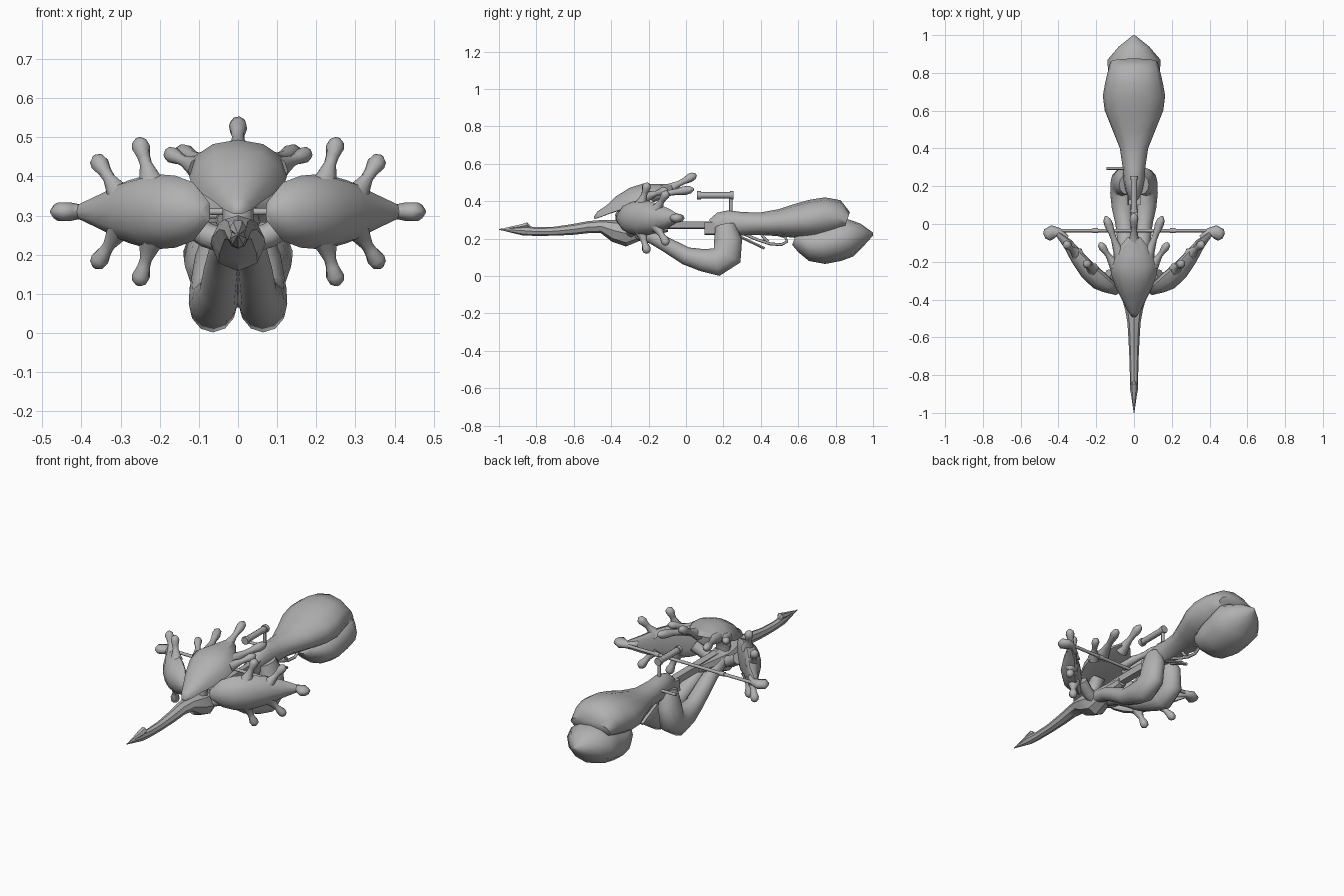
import bpy, bmesh, math
from mathutils import Vector

grey = bpy.data.materials.new("bone_grey")
grey.diffuse_color = (0.44, 0.44, 0.44, 1)


def loft(name, path, wide, sides=10, mirror="", back=-1.0, angle=60):
    """Skin rings along path rows (x, y, z, half width, half depth)."""
    bm, rings = bmesh.new(), []
    pts = [Vector(r[:3]) for r in path]
    for i, row in enumerate(path):
        t = (pts[min(i + 1, len(pts) - 1)] - pts[max(i - 1, 0)]).normalized()
        w = Vector(wide)
        w = (w - t * w.dot(t)).normalized()
        n = t.cross(w)
        ring = []
        for k in range(sides):
            a = math.tau * k / sides
            s = math.sin(a)
            d = row[4] * (s if s >= 0 else -s * back)   # back > 0 hollows the rear
            ring.append(bm.verts.new(pts[i] + w * row[3] * math.cos(a) + n * d))
        rings.append(ring)
    for a, b in zip(rings, rings[1:]):
        for k in range(sides):
            j = (k + 1) % sides
            bm.faces.new((a[k], a[j], b[j], b[k]))
    bm.faces.new(rings[0])
    bm.faces.new(rings[-1][::-1])
    bmesh.ops.recalc_face_normals(bm, faces=bm.faces)
    for f in bm.faces:
        f.smooth = True
    me = bpy.data.meshes.new(name)
    bm.to_mesh(me)
    bm.free()
    me.set_sharp_from_angle(angle=math.radians(angle))
    me.materials.append(grey)
    ob = bpy.data.objects.new(name, me)
    bpy.context.collection.objects.link(ob)
    if mirror:
        m = ob.modifiers.new("mirror", 'MIRROR')
        m.use_axis[0] = True
        m.use_mirror_merge = False
    return ob


def spine(name, rows, **kw):
    """Central part lofted along y from rows (y, z, half width, half height)."""
    return loft(name, [(0, y, z, w, h) for y, z, w, h in rows], (-1, 0, 0), **kw)


def tube(name, pts, r, wide=(1, 0.01, 0.02), sides=8, mirror=""):
    return loft(name, [(*p, r, r) for p in pts], wide, sides, mirror)


def prong(name, base, tip, mirror="x", size=1.0):
    """Finger with a wide root, thin neck and knobbed end."""
    a, b = Vector(base), Vector(tip)
    prof = [(0, .036), (.2, .026), (.45, .016), (.6, .017), (.8, .024), (.92, .02), (1, .007)]
    loft(name, [(*a.lerp(b, t), r * size, r * size) for t, r in prof],
         (0.3, 1, 0.1) if abs(b.z - a.z) > abs(b.y - a.y) else (0.2, 0, 1), 8, mirror)


def box(name, c, s):
    loft(name, [(c[0], c[1] - s[1] / 2, c[2], s[0] * .7, s[2] * .7),
                (c[0], c[1] + s[1] / 2, c[2], s[0] * .7, s[2] * .7)], (1, 0, 1), 4)


# Spear and keel at the nose, with a barb above the point
spine("nose_spear", [(-1, .25, .002, .002), (-.87, .243, .02, .026), (-.8, .238, .022, .023),
                     (-.7, .24, .025, .024), (-.6, .25, .03, .029), (-.52, .262, .035, .032),
                     (-.45, .265, .048, .036), (-.38, .242, .068, .06), (-.32, .228, .07, .07),
                     (-.25, .24, .055, .05), (-.1, .262, .03, .025)], sides=8, angle=35)
spine("spear_barb", [(-.97, .252, .004, .006), (-.88, .265, .02, .014),
                     (-.85, .272, .02, .018), (-.835, .26, .008, .008)], sides=6, angle=35)

# Stock and drooping butt
spine("stock", [(.14, .26, .03, .045), (.18, .275, .045, .065), (.23, .28, .055, .072),
                (.3, .28, .06, .062), (.4, .28, .075, .06), (.5, .285, .115, .073),
                (.6, .295, .155, .094), (.68, .305, .165, .105), (.75, .315, .152, .106),
                (.81, .312, .138, .095), (.86, .295, .125, .05)], sides=12)
spine("butt_lobe", [(.58, .2, .06, .035), (.62, .185, .1, .06), (.67, .168, .125, .088),
                    (.73, .168, .135, .104), (.8, .185, .138, .108), (.87, .208, .14, .106),
                    (.94, .22, .08, .062), (1, .225, .005, .008)], sides=12)

# Paired grip lobes curling up from the keel into the stock
loft("grip_lobes", [(.025, -.3, .245, .03, .035), (.035, -.18, .21, .04, .038),
                    (.042, -.1, .165, .045, .04), (.05, 0, .108, .048, .048),
                    (.058, .09, .085, .06, .06), (.064, .165, .075, .062, .075),
                    (.064, .22, .11, .06, .08), (.055, .225, .19, .055, .075),
                    (.035, .21, .27, .045, .055)], (1, 0, 0), 12, "x")

# Side limbs: leaves bulging forward, sweeping outward and back
loft("side_limbs", [(.075, -.36, .31, .025, .025), (.115, -.315, .31, .075, .065),
                    (.16, -.275, .31, .092, .085), (.22, -.225, .31, .097, .08),
                    (.28, -.16, .31, .08, .065), (.34, -.09, .31, .05, .045),
                    (.4, -.045, .31, .022, .022)], (0, 0, 1), 12, "x", -.2)
loft("limb_end_knobs", [(.36, -.08, .31, .028, .022), (.4, -.045, .31, .018, .025),
                        (.43, -.042, .31, .024, .036), (.46, -.058, .31, .024, .034),
                        (.474, -.065, .31, .008, .015)], (0, 0, 1), 8, "x")
for label, s in (("upper", 1), ("lower", -1)):
    prong(f"{label}_inner_prongs", (.22, -.24, .31 + s * .07), (.255, -.205, .31 + s * .188))
    prong(f"{label}_outer_prongs", (.3, -.16, .31 + s * .04), (.366, -.1, .31 + s * .142))

# Crown leaf over the nose with its own prongs
spine("crown_leaf", [(-.49, .305, .012, .012), (-.46, .315, .035, .034), (-.41, .335, .06, .045),
                     (-.35, .355, .09, .075), (-.27, .385, .12, .092), (-.2, .41, .128, .09),
                     (-.14, .435, .09, .062), (-.07, .465, .035, .03)],
      sides=12, back=-.05)
prong("crown_centre_prong", (0, -.11, .455), (0, .055, .543), "")
prong("crown_rear_prongs", (.07, -.18, .43), (.15, .04, .465))
prong("crown_side_prongs", (.1, -.22, .42), (.182, -.1, .462), "x", .9)

# Shoulders joining limbs and crown to the keel
tube("limb_shoulders", [(.02, -.3, .23), (.08, -.29, .25), (.14, -.27, .29)], .032, (0, 0, 1), 8, "x")
tube("crown_neck", [(0, -.33, .25), (0, -.34, .32), (0, -.3, .38)], .04)

# Bow string with small nodes, rail and latch
tube("bow_string", [(-.4, -.035, .31), (.4, -.035, .31)], .009, (0, 0, 1))
for s in (-1, 1):
    tube("string_node", [(s * .19, -.035, .31), (s * .22, -.035, .31)], .013, (0, 0, 1))
box("rail", (0, -.06, .272), (.04, .44, .03))
box("latch_block", (0, .13, .255), (.07, .06, .06))

# Sighting tube on its post
tube("sight_tube", [(0, .065, .432), (0, .255, .432)], .017)
for y in (.06, .235):
    tube("sight_ring", [(0, y, .432), (0, y + .02, .432)], .022)
tube("sight_post", [(0, .24, .31), (0, .24, .43)], .009)

# Side handle, trigger and guard beneath the stock
tube("side_handle", [(-.04, .295, .3), (-.145, .295, .3)], .008, (0, 0, 1))
tube("trigger_bars", [(.015, .29, .21), (.015, .42, .148)], .008, (1, 0, 0), 6, "x")
tube("trigger_guard", [(0, .3, .23), (0, .38, .195), (0, .45, .172), (0, .51, .168),
                       (0, .54, .185), (0, .53, .21), (0, .49, .222)], .008, (1, 0, 0))
tube("trigger", [(0, .4, .23), (0, .42, .2), (0, .44, .185)], .008, (1, 0, 0))
